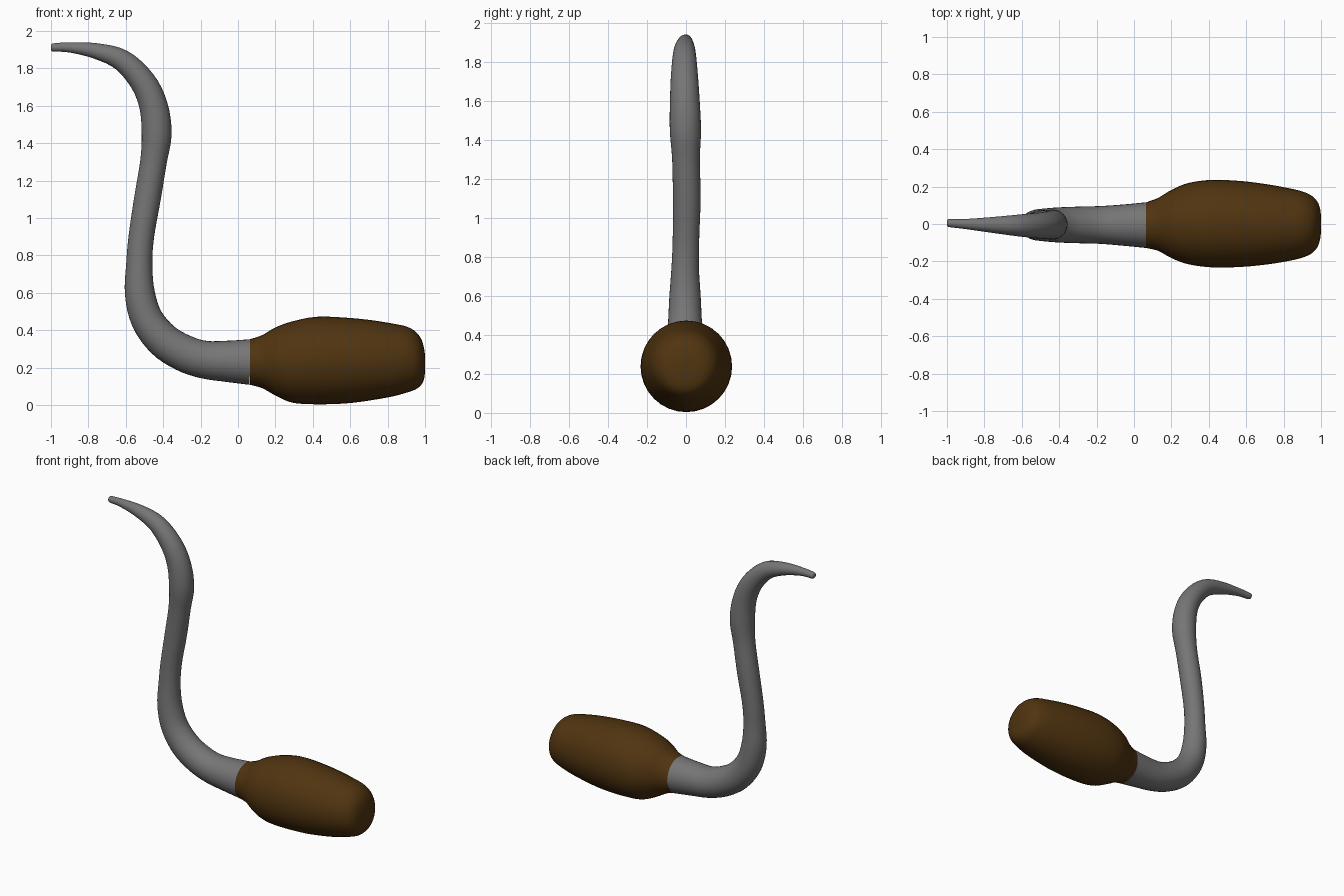
import bpy, bmesh, math
from mathutils import Vector

if "Cube" in bpy.data.objects:
    bpy.data.objects.remove(bpy.data.objects["Cube"])

SIDES = 32


def material(name, rgb):
    m = bpy.data.materials.new(name)
    m.diffuse_color = (*rgb, 1)
    m.use_nodes = True
    m.node_tree.nodes["Principled BSDF"].inputs["Base Color"].default_value = m.diffuse_color
    return m


def spline(stations, steps):
    """Catmull-Rom interpolation of (x, y, z, radius) stations."""
    p = [Vector(s) for s in stations]
    p = [p[0] * 2 - p[1]] + p + [p[-1] * 2 - p[-2]]
    out = []
    for i in range(1, len(p) - 2):
        a, b, c, d = p[i - 1:i + 3]
        for k in range(steps):
            t = k / steps
            out.append(0.5 * (2 * b + (c - a) * t + (2 * a - 5 * b + 4 * c - d) * t ** 2
                              + (3 * b - a - 3 * c + d) * t ** 3))
    return out + [p[-2]]


def sweep(name, stations, mat, steps=4, cap_start=False, cap_end=False, straight=False):
    """Round tube of varying radius along a path lying near the xz plane."""
    pts = spline(stations, steps)
    bm = bmesh.new()
    rings = []
    for i, q in enumerate(pts):
        if straight:
            tan = Vector((1, 0, 0))
        else:
            tan = (pts[min(i + 1, len(pts) - 1)] - pts[max(i - 1, 0)]).to_3d()
        tan.y = 0
        tan.normalize()
        side = Vector((0, 1, 0))
        up = tan.cross(side)
        r = max(q[3], 0.001)
        ring = []
        for k in range(SIDES):
            a = 2 * math.pi * k / SIDES
            ring.append(bm.verts.new(q.to_3d() + r * (math.cos(a) * side + math.sin(a) * up)))
        rings.append(ring)
    for r0, r1 in zip(rings, rings[1:]):
        for k in range(SIDES):
            n = (k + 1) % SIDES
            bm.faces.new((r0[k], r0[n], r1[n], r1[k]))
    if cap_start:
        bm.faces.new(rings[0])
    if cap_end:
        bm.faces.new(rings[-1])
    bmesh.ops.recalc_face_normals(bm, faces=bm.faces)
    for f in bm.faces:
        f.smooth = True
    me = bpy.data.meshes.new(name)
    bm.to_mesh(me)
    bm.free()
    me.materials.append(mat)
    ob = bpy.data.objects.new(name, me)
    bpy.context.collection.objects.link(ob)
    return ob


steel = material("grey steel", (0.18, 0.18, 0.18))
wood = material("dark brown wood", (0.08, 0.034, 0.005))

# Curved metal shaft, from pointed tip down to the handle
sweep("metal_shaft", [
    (-1.00, 0.005, 1.912, 0.015), (-0.985, 0.005, 1.912, 0.022),
    (-0.90, 0.00, 1.912, 0.027), (-0.76, -0.005, 1.893, 0.042),
    (-0.62, -0.008, 1.843, 0.058), (-0.51, -0.008, 1.73, 0.069),
    (-0.452, -0.006, 1.60, 0.076), (-0.435, -0.003, 1.45, 0.080),
    (-0.452, 0.00, 1.30, 0.071), (-0.485, 0.004, 1.10, 0.071),
    (-0.517, 0.00, 0.90, 0.068), (-0.528, -0.004, 0.75, 0.070),
    (-0.525, -0.005, 0.60, 0.080), (-0.487, -0.005, 0.46, 0.087),
    (-0.40, -0.005, 0.347, 0.094), (-0.29, -0.005, 0.278, 0.098),
    (-0.18, -0.005, 0.243, 0.101), (-0.06, -0.006, 0.234, 0.110),
    (0.065, -0.006, 0.23, 0.122)], steel, cap_start=True)

# Bulging handle with blunt rounded end
sweep("handle", [
    (0.065, -0.006, 0.23, 0.122), (0.13, -0.002, 0.232, 0.142),
    (0.20, 0.0, 0.233, 0.182), (0.29, 0.002, 0.230, 0.217),
    (0.42, 0.002, 0.238, 0.234), (0.58, 0.0, 0.238, 0.229),
    (0.72, -0.002, 0.240, 0.213), (0.83, -0.003, 0.241, 0.194),
    (0.90, -0.003, 0.243, 0.177), (0.95, -0.003, 0.238, 0.154),
    (0.98, -0.002, 0.230, 0.122), (0.994, 0.0, 0.222, 0.085),
    (1.00, 0.0, 0.220, 0.045)], wood, cap_end=True, straight=True)
